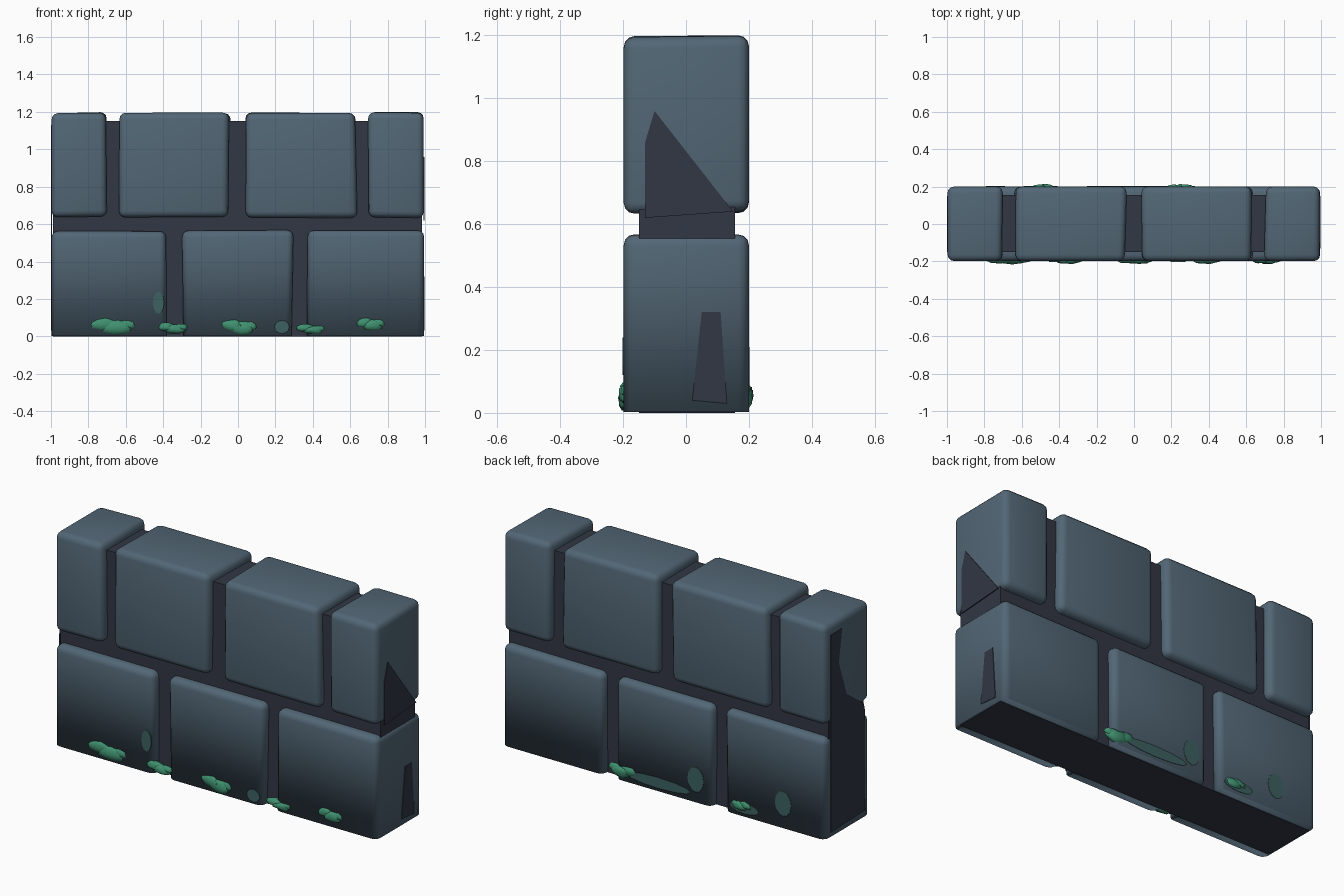
import bpy, bmesh, math, random
from mathutils import Vector, noise

random.seed(4)
if "Cube" in bpy.data.objects:
    bpy.data.objects.remove(bpy.data.objects["Cube"], do_unlink=True)


def material(name, rgb):
    m = bpy.data.materials.new(name)
    m.use_nodes = True
    m.diffuse_color = (*rgb, 1)
    bsdf = m.node_tree.nodes["Principled BSDF"]
    bsdf.inputs["Base Color"].default_value = (*rgb, 1)
    bsdf.inputs["Roughness"].default_value = 0.9
    return m


STONE = material("blue grey stone", (0.085, 0.135, 0.18))
MORTAR = material("dark mortar", (0.032, 0.038, 0.058))
MOSS = material("green moss", (0.05, 0.28, 0.16))
STAIN = material("mossy stone", (0.045, 0.12, 0.115))


def add_object(name, bm, mat, smooth=False):
    bmesh.ops.recalc_face_normals(bm, faces=bm.faces[:])
    for f in bm.faces:
        f.smooth = smooth
    mesh = bpy.data.meshes.new(name)
    bm.to_mesh(mesh)
    bm.free()
    mesh.materials.append(mat)
    ob = bpy.data.objects.new(name, mesh)
    bpy.context.collection.objects.link(ob)
    return ob


def box(x0, x1, y0, y1, z0, z1):
    bm = bmesh.new()
    bmesh.ops.create_cube(bm, size=1)
    for v in bm.verts:
        v.co = ((x0 + x1) / 2 + v.co.x * (x1 - x0),
                (y0 + y1) / 2 + v.co.y * (y1 - y0),
                (z0 + z1) / 2 + v.co.z * (z1 - z0))
    return bm


def stone(name, x0, x1, z0, z1):
    """Soft-edged block with slightly uneven corners; the ground edges stay sharp."""
    bm = box(x0, x1, -0.198, 0.2, z0, z1)
    for v in bm.verts:
        if abs(v.co.x) < 0.9:
            v.co.x += random.uniform(-0.008, 0.008)
        if v.co.z > 0.1:
            v.co.z += random.uniform(-0.006, 0.004)
    edges = [e for e in bm.edges if max(v.co.z for v in e.verts) > 0.1]
    bmesh.ops.bevel(bm, geom=edges, offset=0.034, segments=3, profile=0.5,
                    affect='EDGES', clamp_overlap=True)
    add_object(name, bm, STONE, True)


def plate(name, points, offset, mat):
    """Thin flat shape: a 3D outline thickened along the offset vector."""
    bm = bmesh.new()
    face = bm.faces.new([bm.verts.new(p) for p in points])
    ext = bmesh.ops.extrude_face_region(bm, geom=[face])
    verts = [g for g in ext["geom"] if isinstance(g, bmesh.types.BMVert)]
    bmesh.ops.translate(bm, verts=verts, vec=offset)
    add_object(name, bm, mat)


def moss(name, x, z, w, h, side):
    """Lumpy clump made of three overlapping squashed balls."""
    bm = bmesh.new()
    for dx, dz, s in ((-0.2, 0.1, 0.65), (0.08, -0.08, 0.75), (0.28, 0.08, 0.5)):
        ball = bmesh.ops.create_icosphere(bm, subdivisions=2, radius=0.5)["verts"]
        for v in ball:
            p = v.co * (1 + 0.35 * noise.noise(v.co * 3 + Vector((x * 9, dx, z))))
            v.co = (x + w * (dx + p.x * s), side * 0.19 + p.y * 0.065 * s,
                    max(0.003, z + h * (dz + p.z * s * 1.25)))
    add_object(name, bm, MOSS, True)


# Mortar core
add_object("mortar_core", box(-0.99, 0.985, -0.15, 0.155, 0, 1.15), MORTAR)

# Two staggered courses of stones
for i, (x0, x1) in enumerate([(-1, -0.38), (-0.295, 0.29), (0.37, 0.995)]):
    stone(f"lower_stone_{i + 1}", x0 if i else -0.997, x1, 0.003, 0.566)
for i, (x0, x1) in enumerate([(-0.997, -0.708), (-0.636, -0.046),
                              (0.042, 0.632), (0.702, 0.993)]):
    stone(f"upper_stone_{i + 1}", x0, x1, 0.638, 1.197)

# Mortar showing through the worn ends
END_PATCHES = [
    ("left_end_upper_patch", 0.992, [(-0.13, 0.62), (-0.13, 0.86), (-0.1, 0.96), (0.15, 0.64)]),
    ("left_end_lower_patch", 0.993, [(0.05, 0.32), (0.11, 0.32), (0.13, 0.03), (0.02, 0.04)]),
    ("right_end_upper_patch", -0.995, [(0.15, 0.6), (0.15, 1.13), (0.05, 1.13), (0.08, 0.95),
                                       (0.01, 0.75), (-0.14, 0.64), (-0.15, 0.6)]),
    ("right_end_lower_patch", -0.995, [(0.15, 0.03), (0.15, 0.6), (-0.15, 0.6), (-0.15, 0.04)]),
]
for name, x, pts in END_PATCHES:
    plate(name, [(x, y, z) for y, z in pts], (math.copysign(0.005, x), 0, 0), MORTAR)

# Mortar showing under the stones
UNDER_PATCHES = [
    [(0.97, 0.15), (0.37, 0.15), (0.37, -0.12)],
    [(0.29, 0.15), (-0.29, 0.15), (-0.29, -0.13), (0.1, 0.02), (0.29, -0.12)],
    [(-0.38, 0.15), (-0.6, 0.1), (-0.38, -0.13)],
    [(-0.98, 0.14), (-0.98, -0.12), (-0.65, 0.12)],
]
for i, pts in enumerate(UNDER_PATCHES):
    plate(f"underside_patch_{i + 1}", [(x, y, 0) for x, y in pts], (0, 0, 0.005), MORTAR)

# Moss clumps along the foot of the wall: x, z, width, height
FRONT_MOSS = [(-0.67, 0.055, 0.24, 0.09), (-0.35, 0.045, 0.15, 0.06), (0.01, 0.05, 0.19, 0.08),
              (0.39, 0.04, 0.15, 0.05), (0.71, 0.065, 0.15, 0.07)]
BACK_MOSS = [(0.25, 0.055, 0.18, 0.08), (-0.48, 0.06, 0.13, 0.06)]
for label, side, clumps in (("front", -1, FRONT_MOSS), ("back", 1, BACK_MOSS)):
    for i, c in enumerate(clumps):
        moss(f"{label}_moss_{i + 1}", *c, side)

# Faint green stains: side, x, z, half width, half height
STAINS = [(-1, -0.425, 0.18, 0.03, 0.06), (-1, 0.235, 0.05, 0.04, 0.035),
          (1, 0.03, 0.05, 0.2, 0.03), (1, -0.2, 0.13, 0.05, 0.07),
          (1, -0.74, 0.14, 0.05, 0.07), (1, -0.5, 0.05, 0.09, 0.03)]
for i, (side, x, z, w, h) in enumerate(STAINS):
    ring = [math.tau * k / 12 for k in range(12)]
    pts = [(x + w * math.cos(a), side * 0.197, z + h * math.sin(a)) for a in ring]
    plate(f"moss_stain_{i + 1}", pts, (0, side * 0.005, 0), STAIN)
